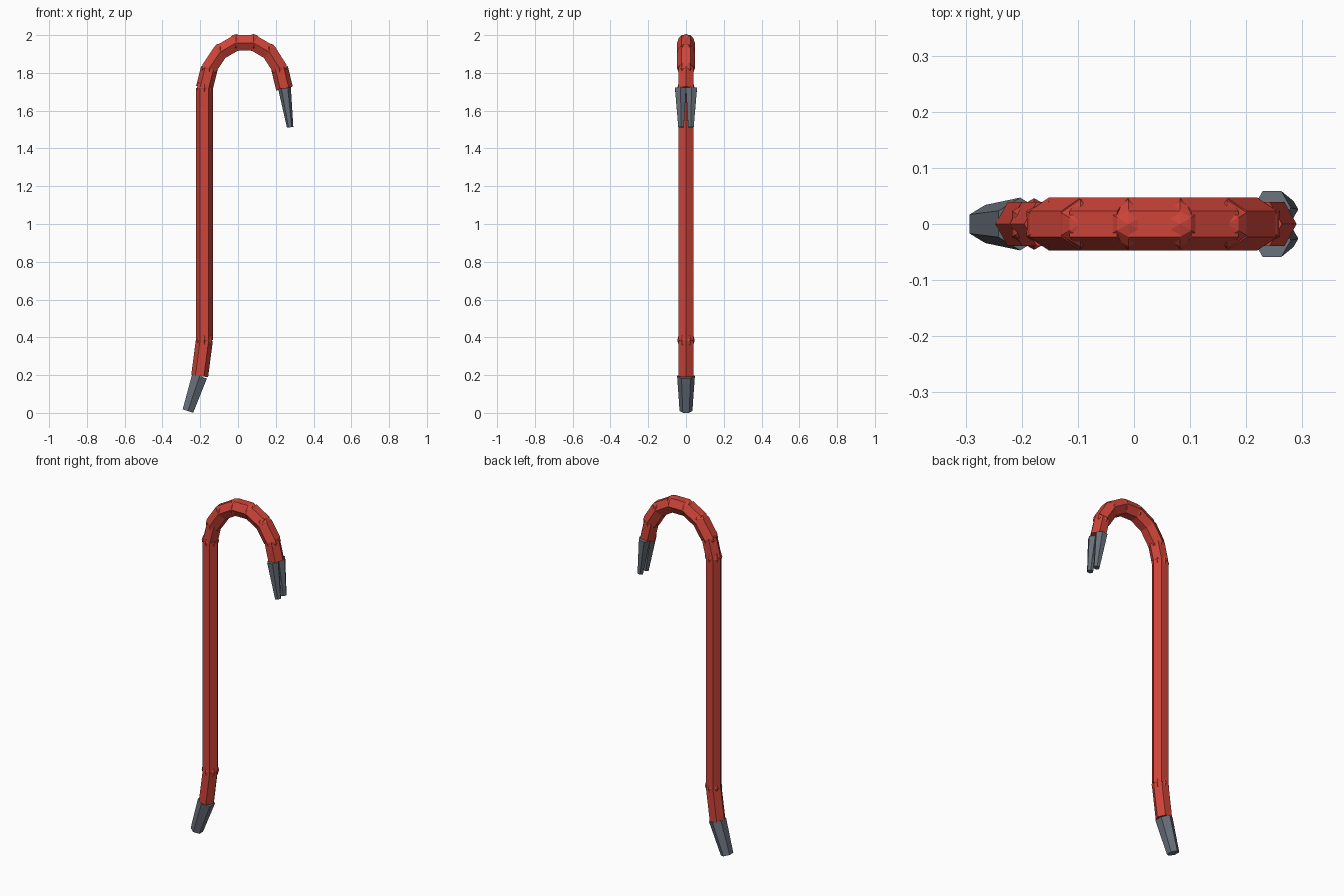
import bpy, bmesh
from math import radians
from mathutils import Vector, Matrix

cube = bpy.data.objects.get("Cube")
if cube:
    bpy.data.objects.remove(cube, do_unlink=True)


def make_material(name, color):
    mat = bpy.data.materials.new(name)
    mat.use_nodes = True
    mat.diffuse_color = color
    mat.node_tree.nodes["Principled BSDF"].inputs["Base Color"].default_value = color
    return mat


red = make_material("red paint", (0.62, 0.058, 0.04, 1))
steel = make_material("bare steel", (0.14, 0.165, 0.2, 1))


def add_object(name, bm, mat):
    mesh = bpy.data.meshes.new(name)
    bm.to_mesh(mesh)
    bm.free()
    mesh.materials.append(mat)
    obj = bpy.data.objects.new(name, mesh)
    bpy.context.collection.objects.link(obj)
    return obj


def hex_bar(name, start, end, r1, r2, mat, corner_sideways):
    """Six-sided bar; its corners point along y or lie in the bend plane."""
    start, end = Vector(start), Vector(end)
    axis = (end - start).normalized()
    side = Vector((0, 1, 0))
    side = (side - axis * side.dot(axis)).normalized()
    across = side.cross(axis)
    frame = Matrix((across, side, axis)).transposed().to_4x4()
    frame.translation = (start + end) / 2
    turn = Matrix.Rotation(radians(90 if corner_sideways else 0), 4, "Z")
    bm = bmesh.new()
    bmesh.ops.create_cone(bm, cap_ends=True, segments=6, radius1=r1, radius2=r2,
                          depth=(end - start).length)
    # Blender's cone starts with a corner on its local y axis
    first = max(bm.verts, key=lambda v: abs(v.co.y)).co
    if abs(first.x) > 0.001:
        turn = turn @ Matrix.Rotation(radians(0), 4, "Z")
    else:
        turn = turn @ Matrix.Rotation(radians(90), 4, "Z")
    bm.transform(frame @ turn)
    return add_object(name, bm, mat)


def joint(name, point):
    """Faceted ball that fills the gap at a bend."""
    bm = bmesh.new()
    bmesh.ops.create_uvsphere(bm, u_segments=6, v_segments=6, radius=0.046)
    if max(abs(v.co.y) for v in bm.verts) < 0.045:
        bm.transform(Matrix.Rotation(radians(90), 4, "Z"))
    bm.transform(Matrix.Translation(point))
    return add_object(name, bm, red)


# Centre line of the red bar, from the foot to the claw
foot = (-0.203, 0, 0.195)
path = [foot, (-0.178, 0, 0.385), (-0.178, 0, 1.72), (-0.152, 0, 1.825),
        (-0.095, 0, 1.91), (-0.01, 0, 1.959), (0.082, 0, 1.959),
        (0.166, 0, 1.91), (0.22, 0, 1.825), (0.246, 0, 1.717)]
names = ["lower_bend", "shaft", "neck"] + [f"hook_segment_{i}" for i in range(1, 6)] + ["hook_end"]

for i, name in enumerate(names):
    curved = name.startswith("hook_segment")
    radius = 0.047 if curved else 0.045
    hex_bar(name, path[i], path[i + 1], radius, radius, red, curved)
for i, point in enumerate(path[1:-1], 1):
    joint(f"joint_{i}", point)

# Tapered steel foot
hex_bar("foot_tip", foot, (-0.265, 0, 0.01), 0.047, 0.034, steel, True)

# Two-pronged steel claw
for label, s in (("left", 1), ("right", -1)):
    hex_bar(f"claw_prong_{label}", (0.246, s * 0.029, 1.72), (0.276, s * 0.026, 1.512),
            0.034, 0.017, steel, False)
